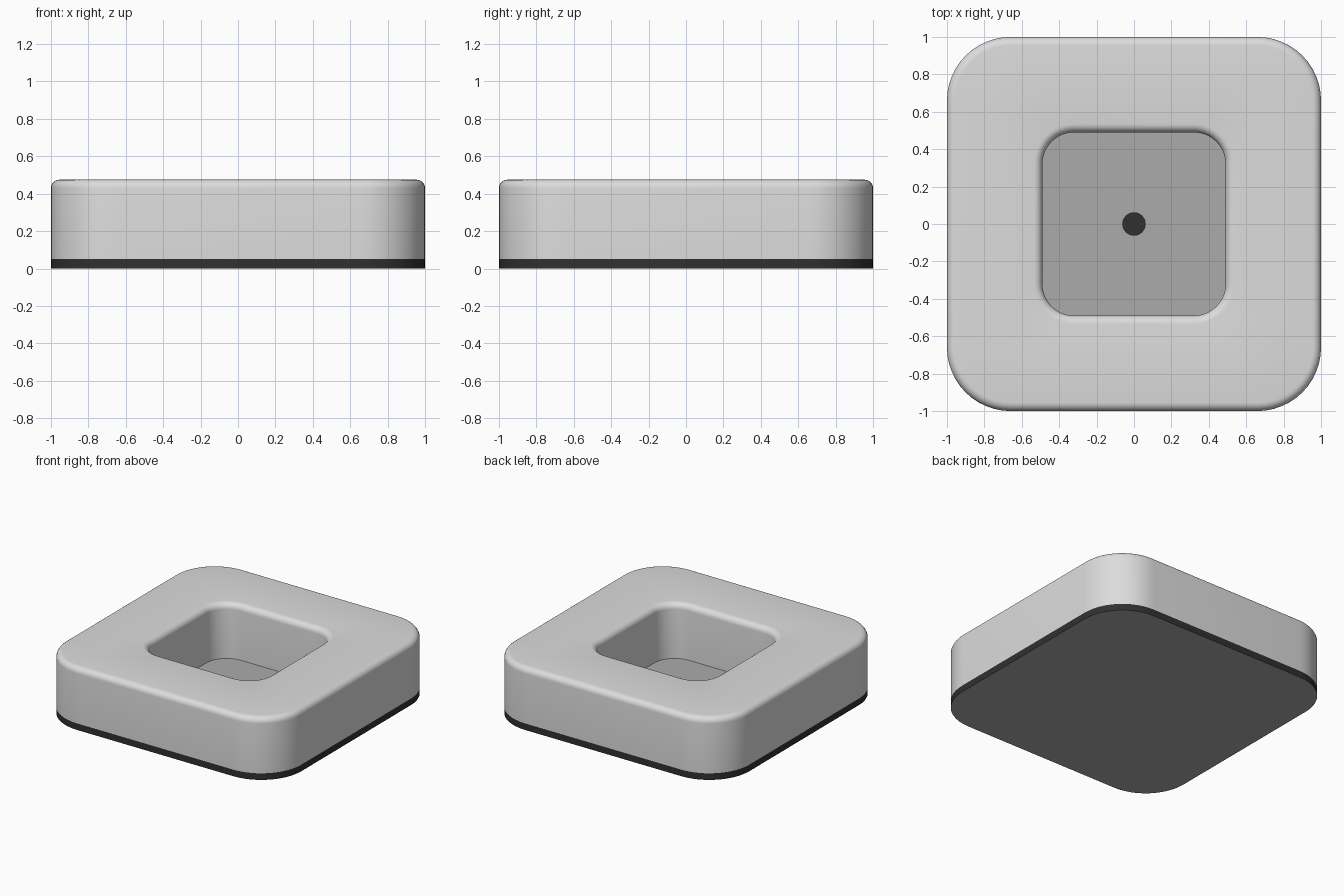
import bpy, bmesh, math

cube = bpy.data.objects.get("Cube")
if cube:
    bpy.data.objects.remove(cube, do_unlink=True)


def material(name, value):
    mat = bpy.data.materials.new(name)
    mat.use_nodes = True
    colour = (value, value, value, 1)
    mat.diffuse_color = colour
    mat.node_tree.nodes["Principled BSDF"].inputs["Base Color"].default_value = colour
    return mat


light_grey = material("light grey", 0.72)
mid_grey = material("mid grey", 0.41)
near_black = material("near black", 0.03)


def rounded_square(half, radius, z, steps=12):
    """Outline of a square with rounded corners."""
    points = []
    for corner in range(4):
        middle = math.pi / 4 + corner * math.pi / 2
        reach = (half - radius) * math.sqrt(2)
        for i in range(steps + 1):
            a = corner * math.pi / 2 + i / steps * math.pi / 2
            points.append((reach * math.cos(middle) + radius * math.cos(a),
                           reach * math.sin(middle) + radius * math.sin(a), z))
    return points


def loft(name, outlines, mats, cap_start=False, cap_end=False):
    """Skin a stack of matching outlines into one object."""
    bm = bmesh.new()
    loops = [[bm.verts.new(p) for p in outline] for outline in outlines]
    count = len(loops[0])
    for low, high in zip(loops, loops[1:]):
        for i in range(count):
            j = (i + 1) % count
            bm.faces.new((low[i], low[j], high[j], high[i]))
    if cap_start:
        bm.faces.new(loops[0][::-1])
    if cap_end:
        bm.faces.new(loops[-1])
    bm.normal_update()
    if len(mats) > 1:  # underside takes the second colour
        for face in bm.faces:
            face.material_index = int(face.normal.z < -0.9)
    mesh = bpy.data.meshes.new(name)
    bm.to_mesh(mesh)
    bm.free()
    for mat in mats:
        mesh.materials.append(mat)
    obj = bpy.data.objects.new(name, mesh)
    bpy.context.collection.objects.link(obj)
    bpy.ops.object.select_all(action="DESELECT")
    obj.select_set(True)
    bpy.context.view_layer.objects.active = obj
    bpy.ops.object.shade_smooth_by_angle(angle=math.radians(35))
    return obj


BASE_TOP, TOP = 0.05, 0.475
OUTER, OUTER_R = 1.0, 0.34
INNER, INNER_R = 0.49, 0.17
FILLET, STEPS = 0.045, 6

# Body: outer wall, rounded top edge, flat top, rounded rim, pocket wall
profile = [(OUTER, OUTER_R, BASE_TOP)]
for i in range(STEPS + 1):
    a = i / STEPS * math.pi / 2
    inset = FILLET * (1 - math.cos(a))
    profile.append((OUTER - inset, OUTER_R - inset, TOP - FILLET * (1 - math.sin(a))))
for i in range(STEPS + 1):
    a = i / STEPS * math.pi / 2
    spread = FILLET * (1 - math.sin(a))
    profile.append((INNER + spread, INNER_R + spread, TOP - FILLET * (1 - math.cos(a))))
profile.append((INNER, INNER_R, BASE_TOP))
loft("body", [rounded_square(*p) for p in profile], [light_grey])

# Base slab with a paler underside
loft("base", [rounded_square(OUTER, OUTER_R, z) for z in (0, BASE_TOP)],
     [near_black, mid_grey], cap_start=True, cap_end=True)

# Pocket floor
loft("pocket_floor", [rounded_square(INNER, INNER_R, z) for z in (BASE_TOP, BASE_TOP + 0.005)],
     [mid_grey], cap_end=True)

# Round dot in the middle of the floor
loft("centre_dot", [rounded_square(0.063, 0.063, z, 8) for z in (BASE_TOP, BASE_TOP + 0.01)],
     [near_black], cap_end=True)

# Merge coincident points left by the round outline
for obj in bpy.context.collection.objects:
    if obj.name == "centre_dot":
        bm = bmesh.new()
        bm.from_mesh(obj.data)
        bmesh.ops.remove_doubles(bm, verts=bm.verts, dist=0.0001)
        bm.to_mesh(obj.data)
        bm.free()
